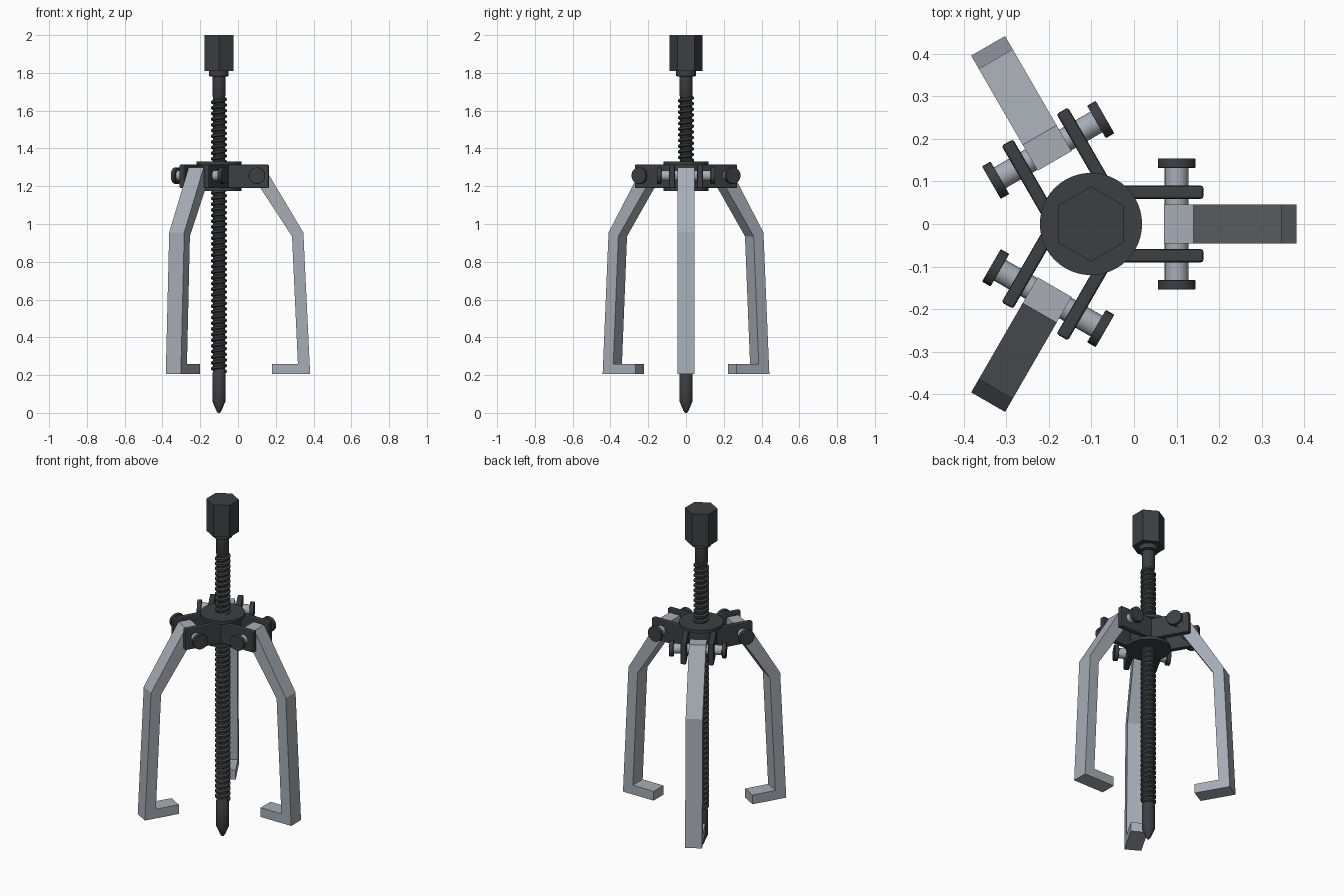
import bpy, bmesh, math
from mathutils import Matrix, Vector

if "Cube" in bpy.data.objects:
    bpy.data.objects.remove(bpy.data.objects["Cube"])

CX = -0.101  # screw axis position in x


def material(name, rgb):
    m = bpy.data.materials.new(name)
    m.diffuse_color = (*rgb, 1)
    m.use_nodes = True
    m.node_tree.nodes["Principled BSDF"].inputs["Base Color"].default_value = m.diffuse_color
    return m


DARK = material("dark_steel", (0.045, 0.05, 0.054))
LIGHT = material("light_steel", (0.38, 0.42, 0.46))


def finish(name, bm, mat, angle=0.0, bevel=0.0, smooth=False):
    bmesh.ops.recalc_face_normals(bm, faces=bm.faces[:])
    me = bpy.data.meshes.new(name)
    bm.to_mesh(me)
    bm.free()
    me.materials.append(mat)
    ob = bpy.data.objects.new(name, me)
    bpy.context.collection.objects.link(ob)
    ob.location.x = CX
    ob.rotation_euler.z = angle
    if bevel:
        b = ob.modifiers.new("bevel", 'BEVEL')
        b.width, b.segments = bevel, 2
    if smooth:
        bpy.ops.object.select_all(action='DESELECT')
        bpy.context.view_layer.objects.active = ob
        ob.select_set(True)
        bpy.ops.object.shade_smooth_by_angle(angle=math.radians(35))
    return ob


def lathe(bm, profile, n=32, phase=0.0, mat=Matrix()):
    """Closed solid of revolution about z from (radius, z) points."""
    rings = [[bm.verts.new(mat @ Vector((r * math.cos(phase + math.tau * i / n),
                                         r * math.sin(phase + math.tau * i / n), z)))
              for i in range(n)] for r, z in profile]
    for a, b in zip(rings, rings[1:]):
        for i in range(n):
            j = (i + 1) % n
            bm.faces.new((a[i], a[j], b[j], b[i]))
    bm.faces.new(rings[0][::-1])
    bm.faces.new(rings[-1])


def prism(bm, profile, y0, y1):
    """Extrude an (x, z) outline from y0 to y1."""
    face = bm.faces.new([bm.verts.new((x, y0, z)) for x, z in profile])
    out = bmesh.ops.extrude_face_region(bm, geom=[face])
    vs = [g for g in out["geom"] if isinstance(g, bmesh.types.BMVert)]
    bmesh.ops.translate(bm, verts=vs, vec=(0, y1 - y0, 0))


# Screw shaft with pointed tip, collar under the head
bm = bmesh.new()
lathe(bm, [(0.006, 0), (0.014, 0.012), (0.035, 0.062), (0.035, 0.21), (0.032, 0.215),
           (0.032, 1.675), (0.035, 1.68), (0.035, 1.78), (0.052, 1.783),
           (0.052, 1.81), (0.052, 1.82)])
finish("screw_shaft", bm, DARK, smooth=True)

# Helical thread ridge
bm = bmesh.new()
PITCH, Z0, Z1, SEG = 0.03, 0.22, 1.67, 20
steps = int((Z1 - Z0) / PITCH * SEG)
section = [(0.030, -0.012), (0.042, -0.005), (0.042, 0.005), (0.030, 0.012)]
prev = None
for s in range(steps + 1):
    a = math.tau * s / SEG
    ring = [bm.verts.new((r * math.cos(a), r * math.sin(a), Z0 + PITCH * s / SEG + dz))
            for r, dz in section]
    if prev:
        for k in range(4):
            m = (k + 1) % 4
            bm.faces.new((prev[k], prev[m], ring[m], ring[k]))
    else:
        bm.faces.new(ring)
    prev = ring
bm.faces.new(prev)
finish("screw_thread", bm, DARK, smooth=True)

# Hexagonal head
bm = bmesh.new()
lathe(bm, [(0.088, 1.81), (0.088, 2.0)], n=6, phase=math.pi / 2)
finish("hex_head", bm, DARK)

# Hub: narrow core between two discs
bm = bmesh.new()
lathe(bm, [(0.12, 1.175), (0.12, 1.192), (0.098, 1.192), (0.098, 1.312),
           (0.12, 1.312), (0.12, 1.33)], n=48)
finish("hub", bm, DARK, smooth=True)

# Three arms, each with a pair of lugs and a pin
arm_outline = [(0.171, 1.30), (0.241, 1.30), (0.447, 0.955), (0.483, 0.205),
               (0.282, 0.205), (0.282, 0.26), (0.418, 0.26), (0.387, 0.935), (0.171, 1.265)]
lug_outline = [(0.03, 1.19), (0.264, 1.19), (0.264, 1.314), (0.03, 1.314)]
PIN = Matrix.Translation((0.201, 0, 1.256)) @ Matrix.Rotation(math.pi / 2, 4, 'X')

for k in range(3):
    ang = math.tau * k / 3
    bm = bmesh.new()
    prism(bm, arm_outline, -0.046, 0.046)
    finish(f"arm_{k + 1}", bm, LIGHT, ang)

    bm = bmesh.new()
    for s in (-1, 1):
        prism(bm, lug_outline, s * 0.059, s * 0.090)
    finish(f"lugs_{k + 1}", bm, DARK, ang, bevel=0.006)

    bm = bmesh.new()
    lathe(bm, [(0.028, -0.135), (0.028, 0.135)], n=24, mat=PIN)
    finish(f"pin_{k + 1}", bm, LIGHT, ang, smooth=True)

    bm = bmesh.new()
    for s in (-1, 1):
        lathe(bm, [(0.044, s * 0.131), (0.044, s * 0.154)], n=24, mat=PIN)
    finish(f"pin_heads_{k + 1}", bm, DARK, ang, bevel=0.002, smooth=True)
